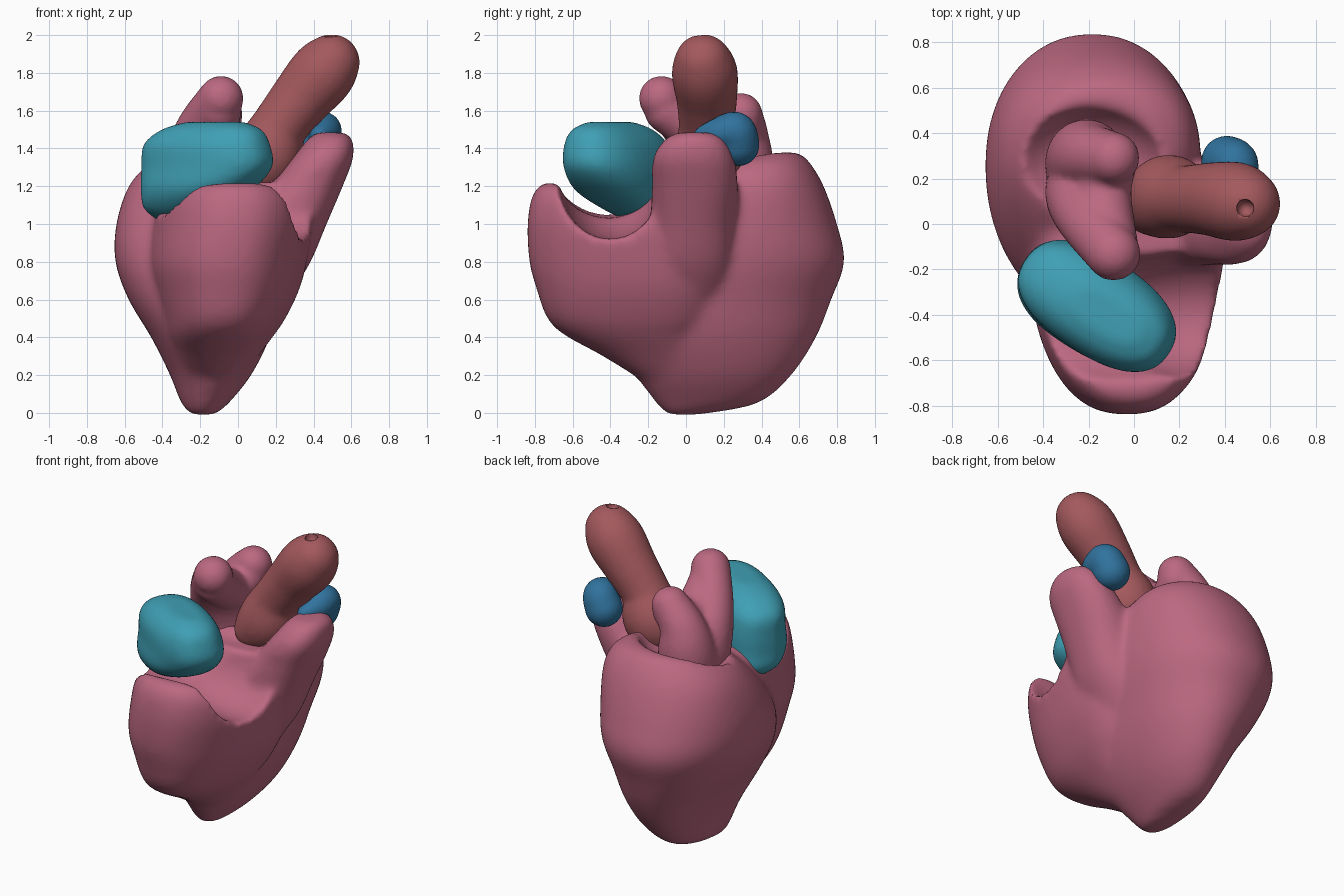
import bpy, bmesh, math
from mathutils import Vector, Matrix

if "Cube" in bpy.data.objects:
    bpy.data.objects.remove(bpy.data.objects["Cube"])


def material(name, rgb):
    m = bpy.data.materials.new(name)
    m.diffuse_color = (*rgb, 1)
    m.use_nodes = True
    m.node_tree.nodes["Principled BSDF"].inputs["Base Color"].default_value = m.diffuse_color
    return m


PINK = material("muscle", (0.50, 0.14, 0.22))
TEAL = material("teal", (0.05, 0.35, 0.46))
BLUE = material("blue", (0.03, 0.17, 0.34))
RED = material("red", (0.37, 0.10, 0.11))


def spline(rows, steps=5):
    """Catmull-Rom interpolation through rows of numbers."""
    rows = [Vector(r) for r in rows]
    out = []
    for i in range(len(rows) - 1):
        a, b, c, d = rows[max(i - 1, 0)], rows[i], rows[i + 1], rows[min(i + 2, len(rows) - 1)]
        for k in range(steps):
            t = k / steps
            out.append(b + (c - a) * (t / 2) + (2 * a - 5 * b + 4 * c - d) * (t * t / 2)
                       + (3 * b - a - 3 * c + d) * (t ** 3 / 2))
    return out + [rows[-1]]


def loft(bm, rows, power=2.4, turn=0.0, taper=0.0, n=40):
    """Stack rounded sections; row = z, centre x, centre y, half x, half y."""
    rings = []
    for z, cx, cy, hx, hy in spline(rows):
        ring = []
        for k in range(n):
            a = 2 * math.pi * k / n
            c, s = math.cos(a), math.sin(a)
            u = math.copysign(abs(c) ** (2 / power), c)
            v = math.copysign(abs(s) ** (2 / power), s)
            p = Vector((hx * u * (1 + taper * v), hy * v, 0))
            p.rotate(Matrix.Rotation(turn, 3, 'Z'))
            ring.append(bm.verts.new(p + Vector((cx, cy, z))))
        rings.append(ring)
    for lo, hi in zip(rings, rings[1:]):
        for k in range(n):
            bm.faces.new((lo[k], lo[(k + 1) % n], hi[(k + 1) % n], hi[k]))
    bm.faces.new(rings[0][::-1])
    bm.faces.new(rings[-1])


def box_rows(rows):
    """Turn z, xmin, xmax, ymin, ymax into centre / half size rows."""
    return [(z, (a + b) / 2, (c + d) / 2, (b - a) / 2, (d - c) / 2) for z, a, b, c, d in rows]


def ball(bm, centre, radii):
    m = Matrix.Translation(centre) @ Matrix.Diagonal((*radii, 1))
    bmesh.ops.create_uvsphere(bm, u_segments=32, v_segments=20, radius=1, matrix=m)


def chain(bm, points):
    """Tube of overlapping balls; point = x, y, z, radius."""
    for p in spline(points, 8):
        ball(bm, p[:3], (p[3],) * 3)


def to_object(name, bm, mat=None):
    me = bpy.data.meshes.new(name)
    bm.to_mesh(me)
    bm.free()
    ob = bpy.data.objects.new(name, me)
    bpy.context.collection.objects.link(ob)
    if mat:
        me.materials.append(mat)
    return ob


def bake(ob):
    """Apply the modifiers and shade smooth."""
    mat = ob.data.materials[0]
    deps = bpy.context.evaluated_depsgraph_get()
    me = bpy.data.meshes.new_from_object(ob.evaluated_get(deps))
    ob.modifiers.clear()
    ob.data = me
    me.materials.clear()
    me.materials.append(mat)
    me.polygons.foreach_set("use_smooth", [True] * len(me.polygons))
    me.update()


def fuse(ob, voxel=0.02, rounds=8):
    m = ob.modifiers.new("fuse", 'REMESH')
    m.mode, m.voxel_size = 'VOXEL', voxel
    s = ob.modifiers.new("soften", 'SMOOTH')
    s.factor, s.iterations = 0.5, rounds
    bake(ob)


def carve(ob, balls):
    for centre, radii in balls:
        bm = bmesh.new()
        ball(bm, centre, radii)
        cutter = to_object("cutter", bm)
        cutter.hide_render = True
        m = ob.modifiers.new("carve", 'BOOLEAN')
        m.operation, m.solver, m.object = 'DIFFERENCE', 'EXACT', cutter
        bake(ob)
        bpy.data.objects.remove(cutter)


# ventricles: rear chamber and front chamber
bm = bmesh.new()
loft(bm, box_rows([
    (-.01, -.25, -.12, -.10, .06), (0.05, -.30, -.05, -.16, .38), (0.20, -.36, .07, -.27, .56),
    (0.40, -.46, .17, -.42, .69), (0.60, -.58, .23, -.42, .77), (0.80, -.65, .28, -.37, .84),
    (1.00, -.645, .295, -.24, .80), (1.20, -.58, .28, -.05, .73), (1.32, -.47, .21, .12, .66),
    (1.38, -.34, .08, .28, .60)]), 2.15)
loft(bm, box_rows([
    (0.12, -.28, -.02, -.15, .1), (0.30, -.33, .10, -.44, .1), (0.41, -.37, .18, -.64, .12),
    (0.50, -.39, .24, -.735, .18), (0.65, -.43, .31, -.79, .22), (0.80, -.46, .35, -.83, .24),
    (1.00, -.43, .38, -.84, .2), (1.15, -.39, .36, -.815, .15), (1.22, -.31, .28, -.76, .1)]),
    2.5, taper=0.2)
heart = to_object("ventricles", bm, PINK)
fuse(heart, 0.022, 3)

# hollows in the two chamber tops, lower on the right of the front one
carve(heart, [((-.1, -.41, 1.36), (.8, .31, .33)),
              ((.28, -.40, 1.25), (.56, .28, .33)),
              ((-.2, .24, 1.46), (.36, .29, .28))])

# outflow lobe on the right, merged in
bm = bmesh.new()
bm.from_mesh(heart.data)
loft(bm, box_rows([
    (0.50, -.10, .18, -.15, .15), (0.65, -.05, .29, -.2, .22), (0.80, .00, .385, -.2, .25),
    (1.00, .02, .47, -.19, .265), (1.20, .17, .555, -.18, .275), (1.35, .29, .61, -.175, .255),
    (1.45, .37, .605, -.11, .20), (1.485, .42, .56, -.04, .13)]), 2.3)
bm.to_mesh(heart.data)
bm.free()
fuse(heart, 0.02, 14)

# left atrium with two raised knobs
bm = bmesh.new()
chain(bm, [(-.20, .20, 1.05, .18), (-.21, .28, 1.28, .18), (-.19, .30, 1.45, .14), (-.09, .29, 1.58, .115)])
chain(bm, [(-.20, .20, 1.05, .18), (-.23, .12, 1.32, .16), (-.20, .01, 1.50, .13), (-.09, -.13, 1.665, .12)])
chain(bm, [(-.09, .29, 1.54, .11), (-.14, .14, 1.46, .13), (-.10, -.10, 1.60, .12)])
fuse(to_object("left_atrium", bm, PINK), 0.015, 10)

# right atrium, a turned rounded block
bm = bmesh.new()
loft(bm, [(1.01, -.33, -.22, .08, .07), (1.08, -.30, -.26, .20, .16), (1.18, -.22, -.33, .31, .21),
          (1.30, -.165, -.36, .375, .215), (1.42, -.165, -.37, .365, .20), (1.50, -.14, -.39, .29, .15),
          (1.54, -.12, -.40, .17, .08)], 2.4, math.radians(-33))
fuse(to_object("right_atrium", bm, TEAL), 0.018, 6)

# pulmonary artery stub
bm = bmesh.new()
chain(bm, [(.43, .09, 1.47, .05), (.45, .18, 1.48, .085), (.445, .26, 1.49, .105), (.41, .275, 1.42, .115)])
fuse(to_object("pulmonary_artery", bm, BLUE), 0.015, 5)

# aorta with a small opening at its tip
bm = bmesh.new()
chain(bm, [(.08, .09, 1.28, .14), (.15, .12, 1.36, .185), (.21, .11, 1.50, .15),
           (.33, .11, 1.66, .16), (.44, .10, 1.79, .175), (.495, .09, 1.855, .15)])
aorta = to_object("aorta", bm, RED)
fuse(aorta, 0.015, 5)
carve(aorta, [((.49, .07, 2.0), (.038, .038, .05))])
